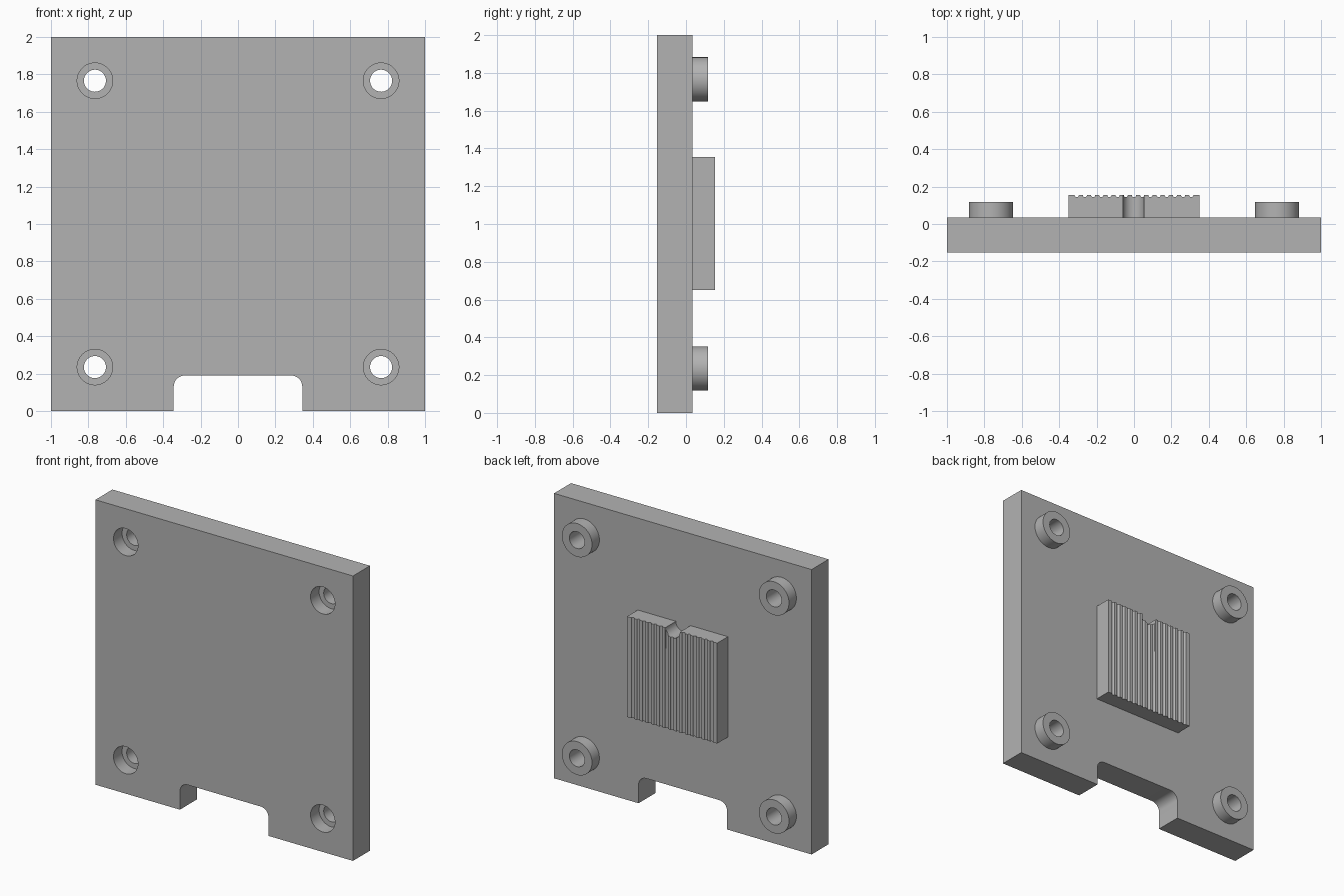
import bpy
import bmesh
from math import cos, sin, pi, radians
from mathutils import Matrix

old = bpy.data.objects.get("Cube")
if old:
    bpy.data.objects.remove(old, do_unlink=True)

grey = bpy.data.materials.new("plain_grey")
grey.use_nodes = True
colour = (0.45, 0.45, 0.45, 1)
grey.diffuse_color = colour
grey.node_tree.nodes["Principled BSDF"].inputs["Base Color"].default_value = colour

FRONT, BACK = -0.153, 0.035      # plate faces
BOSS_END, PAD_END = 0.117, 0.154
HOLES = [(sx * 0.765, z) for sx in (-1, 1) for z in (0.235, 1.766)]


def finish(name, bm):
    bmesh.ops.recalc_face_normals(bm, faces=bm.faces)
    mesh = bpy.data.meshes.new(name)
    bm.to_mesh(mesh)
    bm.free()
    mesh.materials.append(grey)
    ob = bpy.data.objects.new(name, mesh)
    bpy.context.collection.objects.link(ob)
    return ob


def arc(cx, cy, r, start, end, steps=8):
    angles = [radians(start + (end - start) * i / steps) for i in range(steps + 1)]
    return [(cx + r * cos(a), cy + r * sin(a)) for a in angles]


def extrude(name, points, vector):
    bm = bmesh.new()
    face = bm.faces.new([bm.verts.new(p) for p in points])
    new = bmesh.ops.extrude_face_region(bm, geom=[face], use_keep_orig=True)["geom"]
    bmesh.ops.translate(bm, vec=vector, verts=[v for v in new if isinstance(v, bmesh.types.BMVert)])
    return finish(name, bm)


def rod(name, x, z, r, y0, y1):
    bm = bmesh.new()
    place = Matrix.Translation((x, (y0 + y1) / 2, z)) @ Matrix.Rotation(pi / 2, 4, "X")
    bmesh.ops.create_cone(bm, cap_ends=True, segments=48, radius1=r, radius2=r,
                          depth=y1 - y0, matrix=place)
    return finish(name, bm)


def cut(target, cutter):
    cutter.hide_render = True
    mod = target.modifiers.new("cut", "BOOLEAN")
    mod.operation, mod.solver, mod.object = "DIFFERENCE", "EXACT", cutter
    bpy.context.view_layer.objects.active = target
    bpy.ops.object.modifier_apply(modifier=mod.name)
    bpy.data.objects.remove(cutter, do_unlink=True)


# Square plate with a round-cornered cable opening at the bottom
outline = [(-1, 0), (-0.344, 0)] + arc(-0.284, 0.13, 0.06, 180, 90)
outline += arc(0.284, 0.13, 0.06, 90, 0) + [(0.344, 0), (1, 0), (1, 2), (-1, 2)]
plate = extrude("plate", [(x, FRONT, z) for x, z in outline], (0, BACK - FRONT, 0))
parts = [plate]

# Standoffs at the corners, with counterbored screw holes
for i, (x, z) in enumerate(HOLES):
    boss = rod(f"standoff_{i + 1}", x, z, 0.117, BACK, BOSS_END)
    cut(boss, rod("hole_cutter", x, z, 0.059, BACK - 0.1, BOSS_END + 0.1))
    cut(plate, rod("hole_cutter", x, z, 0.059, FRONT - 0.1, BACK + 0.1))
    cut(plate, rod("counterbore_cutter", x, z, 0.095, FRONT - 0.1, FRONT + 0.095))
    parts.append(boss)

# Ribbed pad: upright round grooves along its back face
half, count, groove = 0.35, 16, 0.011
pitch = 2 * half / count
profile = [(half, BACK), (half, PAD_END)]
for i in range(count - 1, 0, -1):
    profile += arc(-half + i * pitch, PAD_END, groove, 0, -180, 6)
profile += [(-half, PAD_END), (-half, BACK)]
pad = extrude("ribbed_pad", [(x, y, 0.65) for x, y in profile], (0, 0, 0.705))
cut(pad, rod("notch_cutter", -0.003, 1.355, 0.057, BACK - 0.1, PAD_END + 0.1))
parts.append(pad)

# Smooth the round walls, keep the edges crisp
bpy.ops.object.select_all(action="DESELECT")
for ob in parts:
    ob.select_set(True)
bpy.context.view_layer.objects.active = plate
bpy.ops.object.shade_smooth_by_angle(angle=radians(35))
